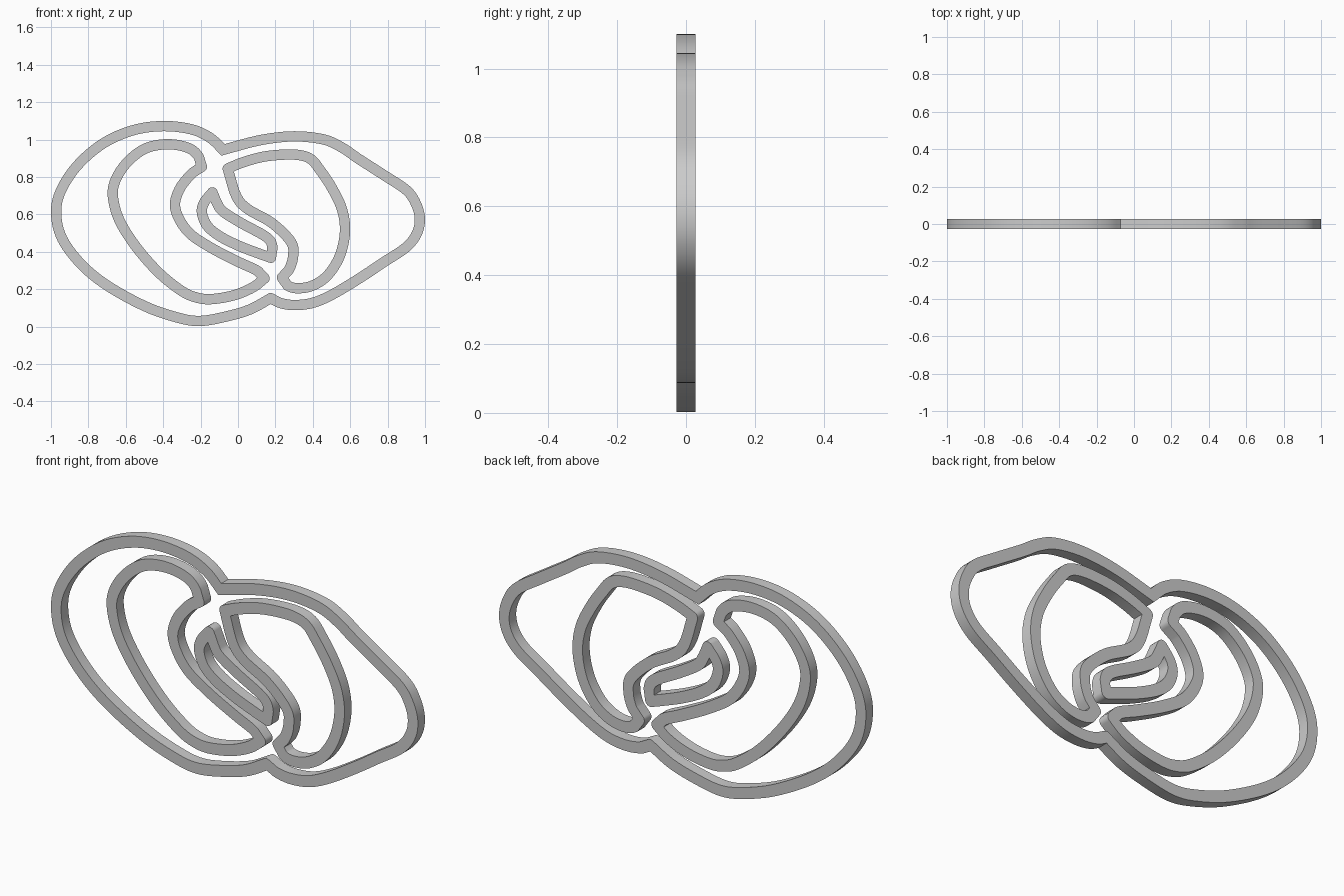
import bpy, bmesh, math
from mathutils import Vector

if "Cube" in bpy.data.objects:
    bpy.data.objects.remove(bpy.data.objects["Cube"])

H = 0.0275      # half of the band width and half of the depth
CLEAR = 0.045   # straight run kept beside each corner


def catmull(pts, n=6):
    """Open smooth curve through the points."""
    p = [2 * pts[0] - pts[1]] + pts + [2 * pts[-1] - pts[-2]]
    out = []
    for i in range(1, len(p) - 2):
        a, b, c, d = p[i - 1:i + 3]
        for k in range(n):
            t = k / n
            out.append(0.5 * (2 * b + (c - a) * t + (2 * a - 5 * b + 4 * c - d) * t * t
                              + (3 * b - a - 3 * c + d) * t ** 3))
    return out + [pts[-1]]


def band(name, points, corners):
    """Closed flat band; corners maps a point index to its fan count (1 = sharp)."""
    pts = [Vector(p) for p in points]
    keys = sorted(corners)
    path, fans = [], {}
    for i, k in enumerate(keys):
        end = keys[(i + 1) % len(keys)]
        idx = [k]
        while True:
            idx.append((idx[-1] + 1) % len(pts))
            if idx[-1] == end:
                break
        curve = catmull([pts[j] for j in idx])
        fans[len(path)] = corners[k]
        path.append(curve[0])
        path += [q for q in curve[1:-1]
                 if (q - curve[0]).length > CLEAR and (q - curve[-1]).length > CLEAR]
    # left and right edges of the band
    left, right = [], []
    n = len(path)
    for i, p in enumerate(path):
        t1 = (p - path[i - 1]).normalized()
        t2 = (path[(i + 1) % n] - p).normalized()
        n1, n2 = Vector((-t1.y, t1.x)), Vector((-t2.y, t2.x))
        mid = (n1 + n2).normalized()
        mitre = mid * (H / max(mid.dot(n1), 0.45))
        fan = fans.get(i, 1)
        turn = t1.x * t2.y - t1.y * t2.x
        for k in range(fan):
            if fan == 1:
                left.append(p + mitre)
                right.append(p - mitre)
                continue
            v = n1.lerp(n2, k / (fan - 1)).normalized() * H
            left.append(p + (mitre if turn > 0 else v))
            right.append(p - (v if turn > 0 else mitre))
    # extruded ring
    bm = bmesh.new()
    rows = [[bm.verts.new((q.x, y, q.y)) for q in edge]
            for edge, y in ((left, -H), (right, -H), (right, H), (left, H))]
    m = len(left)
    for r in range(4):
        a, b = rows[r], rows[(r + 1) % 4]
        for i in range(m):
            j = (i + 1) % m
            bm.faces.new((a[i], a[j], b[j], b[i]))
    bmesh.ops.remove_doubles(bm, verts=bm.verts, dist=1e-4)
    bmesh.ops.recalc_face_normals(bm, faces=bm.faces)
    me = bpy.data.meshes.new(name)
    bm.to_mesh(me)
    bm.free()
    ob = bpy.data.objects.new(name, me)
    bpy.context.collection.objects.link(ob)
    bpy.ops.object.select_all(action='DESELECT')
    ob.select_set(True)
    bpy.context.view_layer.objects.active = ob
    bpy.ops.object.shade_smooth_by_angle(angle=math.radians(30))


# outer frame with a notch at top and bottom
band("outer_band", [
    (-.08, .945), (-.15, 1.01), (-.25, 1.055), (-.40, 1.072), (-.56, 1.05), (-.72, .98),
    (-.86, .86), (-.95, .72), (-.972, .60), (-.94, .47), (-.84, .335), (-.70, .22),
    (-.50, .11), (-.33, .05), (-.21, .03), (-.08, .05), (.06, .09), (.175, .152),
    (.23, .125), (.31, .115), (.41, .13), (.52, .18), (.66, .265), (.78, .345),
    (.90, .425), (.957, .50), (.972, .58), (.95, .66), (.90, .73), (.78, .81),
    (.64, .90), (.56, .955), (.46, 1.0), (.30, 1.017), (.12, .997)], {0: 1, 17: 5})

# left inner loop
band("left_loop", [
    (-.193, .855), (-.215, .915), (-.27, .957), (-.38, .975), (-.50, .95), (-.60, .87),
    (-.66, .77), (-.667, .68), (-.63, .56), (-.54, .42), (-.42, .285), (-.30, .19),
    (-.22, .155), (-.14, .147), (-.02, .168), (.08, .21), (.142, .258), (.10, .30),
    (0, .347), (-.15, .425), (-.27, .51), (-.335, .63), (-.315, .73), (-.25, .815)],
    {0: 7, 16: 7})

# right inner loop
band("right_loop", [
    (-.055, .845), (.02, .876), (.12, .905), (.22, .918), (.32, .918), (.39, .895),
    (.44, .835), (.50, .745), (.555, .63), (.572, .51), (.545, .38), (.48, .275),
    (.40, .22), (.32, .205), (.265, .22), (.235, .262), (.275, .31), (.295, .38),
    (.282, .455), (.18, .555), (.05, .63), (-.01, .70)], {0: 7, 15: 7})

# small middle loop
band("middle_loop", [
    (-.137, .718), (-.18, .665), (-.193, .61), (-.165, .54), (-.10, .485), (0, .434),
    (.10, .395), (.176, .368), (.183, .43), (.15, .48), (.02, .552), (-.08, .615),
    (-.112, .66)], {0: 7, 7: 7})
